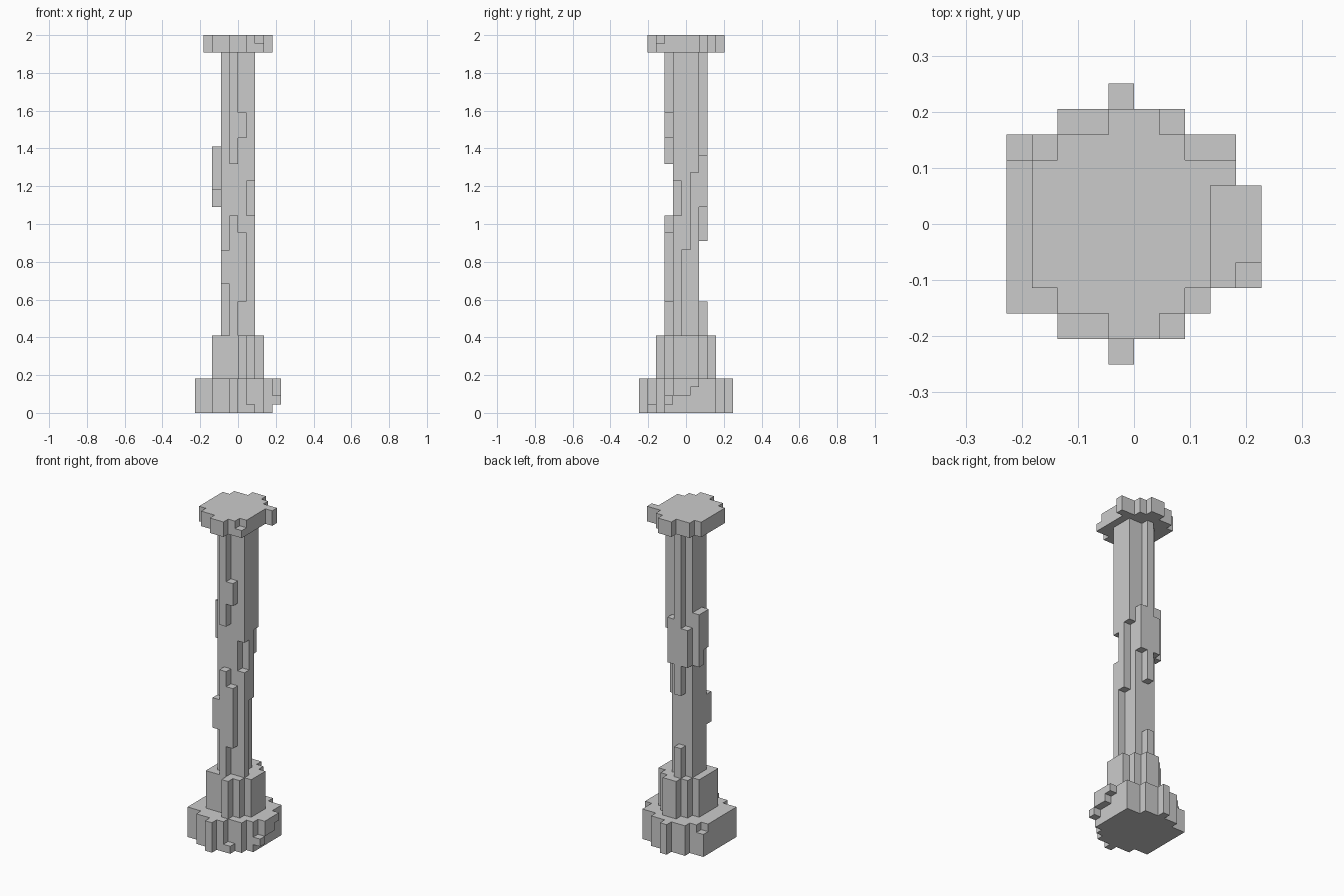
import bpy, bmesh
from mathutils import Vector

if "Cube" in bpy.data.objects:
    bpy.data.objects.remove(bpy.data.objects["Cube"])

V = 2 / 44   # block size: 44 blocks tall

# Boxes in block units: x0, x1, row0, row1, z0, z1 (row r spans y = r-5.5 .. r-4.5)
base = [
    (-5, 4, 3, 8, 0, 4), (-5, 3, 2, 3, 0, 4), (-4, 4, 8, 9, 0, 4),
    (-5, -4, 8, 9, 0, 3),                              # chipped corner
    (-3, 1, 1, 2, 0, 4), (1, 2, 1, 2, 0, 1),
    (-3, 2, 9, 10, 0, 4), (-1, 0, 0, 1, 0, 4), (-1, 0, 10, 11, 0, 4),
    (4, 5, 3, 4, 1, 2), (4, 5, 4, 6, 2, 4), (4, 5, 6, 7, 3, 4),
]
plinth = [
    (-3, 3, 4, 7, 4, 9), (-3, 2, 3, 4, 4, 9), (0, 1, 2, 3, 4, 9),
    (-2, 2, 7, 8, 4, 9), (-1, 1, 8, 9, 4, 9),
]
shaft = [
    (-2, 1, 4, 7, 9, 42),
    # worn right side
    (1, 2, 4, 5, 9, 23), (1, 2, 4, 5, 27, 42), (1, 2, 5, 6, 19, 42), (1, 2, 6, 7, 28, 42),
    # front ridges
    (-1, 0, 3, 4, 29, 42), (0, 1, 3, 4, 32, 35),
    (-1, 0, 3, 4, 9, 23), (0, 1, 3, 4, 13, 21), (-2, -1, 3, 4, 15, 19),
    # back ridges
    (-1, 0, 7, 8, 20, 42), (0, 1, 7, 8, 24, 30), (-2, -1, 7, 8, 24, 29), (-1, 0, 7, 8, 9, 13),
    # left bulge
    (-3, -2, 5, 6, 26, 31), (-3, -2, 6, 7, 24, 31),
]
capital = [
    (-4, 3, 3, 7, 42, 44), (-4, 4, 7, 8, 42, 44), (-3, 2, 2, 3, 42, 44), (2, 3, 2, 3, 42, 43),
    (-3, 2, 8, 9, 42, 44), (-1, 1, 1, 2, 42, 44), (-1, 1, 9, 10, 42, 44),
]


def fill(boxes):
    return {(x, y, z) for x0, x1, y0, y1, z0, z1 in boxes
            for x in range(x0, x1) for y in range(y0, y1) for z in range(z0, z1)}


parts = {"base": fill(base), "plinth": fill(plinth), "shaft": fill(shaft), "capital": fill(capital)}
solid = set().union(*parts.values())


def build(name, cells):
    """Skin the outside of a part's blocks and merge coplanar faces."""
    bm = bmesh.new()
    cache = {}

    def vert(p):
        if p not in cache:
            cache[p] = bm.verts.new(Vector((p[0], p[1] - 5.5, p[2])) * V)
        return cache[p]

    for c in sorted(cells):
        for a in range(3):
            for side in (0, 1):
                n = list(c)
                n[a] += 2 * side - 1
                if tuple(n) in solid:
                    continue
                quad = []
                for u, w in ((0, 0), (1, 0), (1, 1), (0, 1)):
                    p = list(c)
                    p[a] += side
                    p[(a + 1) % 3] += u
                    p[(a + 2) % 3] += w
                    quad.append(vert(tuple(p)))
                bm.faces.new(quad if side else quad[::-1])
    bmesh.ops.dissolve_limit(bm, angle_limit=0.01, verts=bm.verts[:], edges=bm.edges[:])
    mesh = bpy.data.meshes.new(name)
    bm.to_mesh(mesh)
    bm.free()
    bpy.context.collection.objects.link(bpy.data.objects.new(name, mesh))


for name, cells in parts.items():
    build(name, cells)
